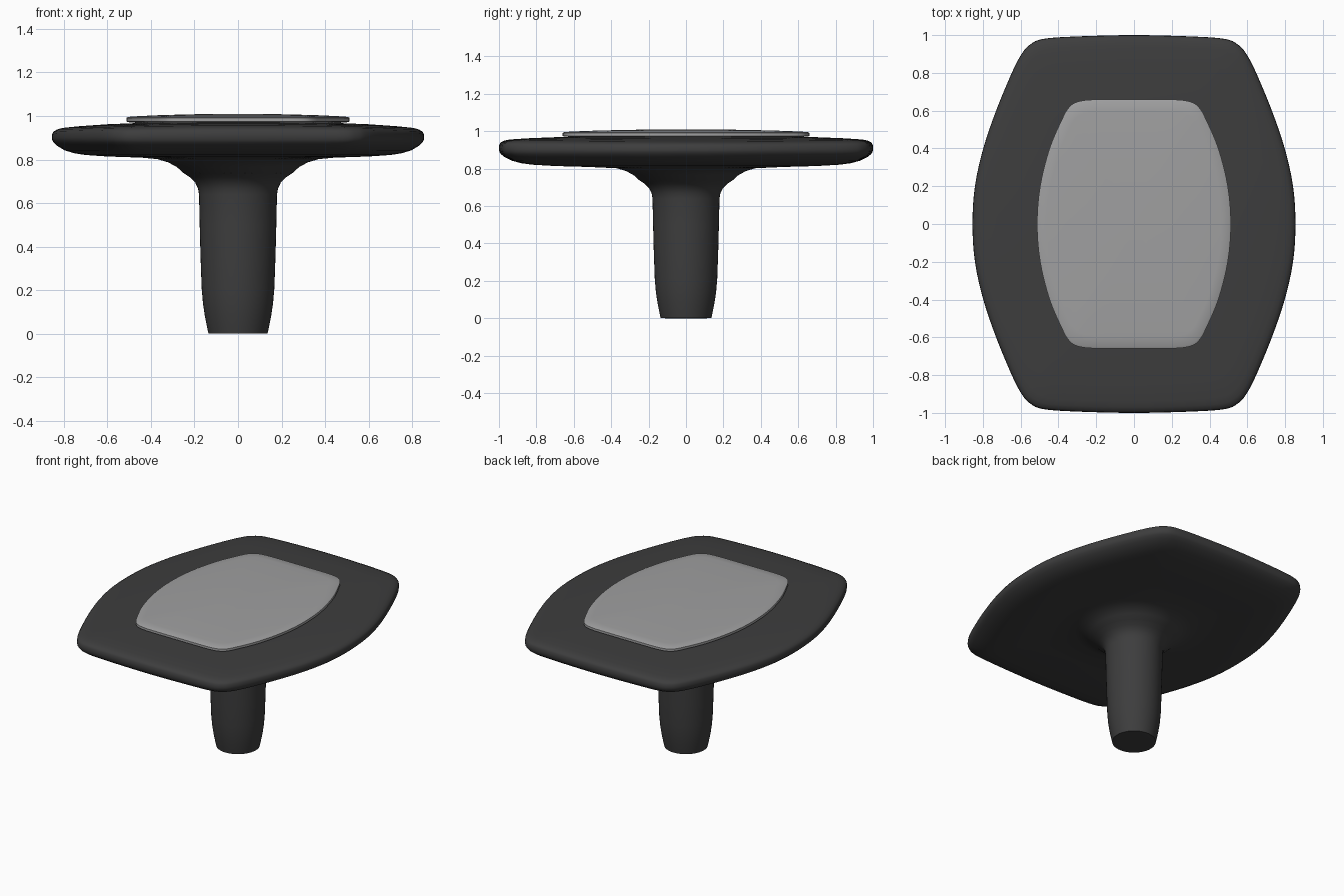
import bpy, bmesh, math
from mathutils import Vector

if "Cube" in bpy.data.objects:
    bpy.data.objects.remove(bpy.data.objects["Cube"])


def material(name, c):
    m = bpy.data.materials.new(name)
    m.diffuse_color = (c, c, c * 1.01, 1)
    m.use_nodes = True
    m.node_tree.nodes["Principled BSDF"].inputs["Base Color"].default_value = m.diffuse_color
    return m


dark = material("dark_plastic", 0.047)
grey = material("grey_pad", 0.35)


def outline(quarter, sub=4):
    """Smooth closed outline mirrored from a quarter running +x axis to +y axis."""
    p = [Vector(q) for q in quarter]
    p = [Vector((p[1].x, -p[1].y))] + p + [Vector((-p[-2].x, p[-2].y))]
    q = []
    for i in range(1, len(p) - 2):
        a, b, c, d = p[i - 1:i + 3]
        for k in range(sub):
            t = k / sub
            q.append(0.5 * (2 * b + (c - a) * t + (2 * a - 5 * b + 4 * c - d) * t * t
                            + (3 * b - a - 3 * c + d) * t ** 3))
    end = Vector(quarter[-1])
    half = q + [end] + [Vector((-v.x, v.y)) for v in reversed(q)]
    return half + [Vector((v.x, -v.y)) for v in reversed(half[1:-1])]


def skin(name, rings, mat, angle=40):
    """Bridge rings of 3D points, closing both ends with a face."""
    bm = bmesh.new()
    loops = [[bm.verts.new(v) for v in r] for r in rings]
    n = len(loops[0])
    for a, b in zip(loops, loops[1:]):
        for i in range(n):
            bm.faces.new((a[i], a[(i + 1) % n], b[(i + 1) % n], b[i]))
    bm.faces.new(loops[0][::-1])
    bm.faces.new(loops[-1])
    bmesh.ops.recalc_face_normals(bm, faces=bm.faces[:])
    me = bpy.data.meshes.new(name)
    bm.to_mesh(me)
    bm.free()
    me.materials.append(mat)
    ob = bpy.data.objects.new(name, me)
    bpy.context.collection.objects.link(ob)
    bpy.ops.object.select_all(action='DESELECT')
    ob.select_set(True)
    bpy.context.view_layer.objects.active = ob
    bpy.ops.object.shade_smooth_by_angle(angle=math.radians(angle))
    return ob


# Barrel-shaped top slab, its underside flaring into a round neck
slab = outline([(.855, 0), (.842, .2), (.798, .4), (.73, .6), (.647, .8), (.595, .9),
                (.55, .95), (.48, .98), (.3, .993), (0, 1)])


def slab_ring(s, z, top=False):
    return [(v.x * s, v.y * s, z - (.012 * (v.x * s / .855) ** 2 if top else 0)) for v in slab]


def neck_ring(r, z):
    return [(*(v.normalized() * r), z) for v in slab]


rings = [neck_ring(r, z) for r, z in
         [(.22, .725), (.25, .738), (.28, .765), (.32, .787), (.37, .802)]]
rings += [slab_ring(s, z) for s, z in
          [(.52, .809), (.7, .814), (.82, .821), (.88, .829), (.93, .842), (.97, .862),
           (.99, .878), (.998, .89)]]
rings += [slab_ring(s, z, True) for s, z in
          [(1, .91), (.998, .93), (.99, .941), (.97, .95), (.94, .956), (.85, .962),
           (.7, .968), (.5, .972), (.25, .973), (.02, .973)]]
skin("top_slab", rings, dark, 60)

# Thin, slightly domed pad on the slab
pad = outline([(.513, 0), (.497, .2), (.447, .4), (.383, .55), (.35, .61), (.31, .643),
               (.24, .657), (.12, .659), (0, .659)])
skin("top_pad", [[(v.x * s, v.y * s, z) for v in pad] for s, z in
                 [(.9, .968), (.99, .972), (1, .975), (1, .991), (.985, .996), (.9, .999),
                  (.7, 1.004), (.4, 1.008), (.02, 1.01)]], grey)

# Round pedestal, tapered at the foot
N = 48
profile = [(.11, 0), (.136, .002), (.142, .03), (.152, .08), (.161, .14), (.167, .21), (.172, .35),
           (.176, .5), (.179, .64), (.184, .668), (.197, .695), (.22, .718), (.248, .737), (.2, .76)]
skin("pedestal", [[(r * math.cos(2 * math.pi * i / N), r * math.sin(2 * math.pi * i / N), z)
                   for i in range(N)] for r, z in profile], dark, 50)
